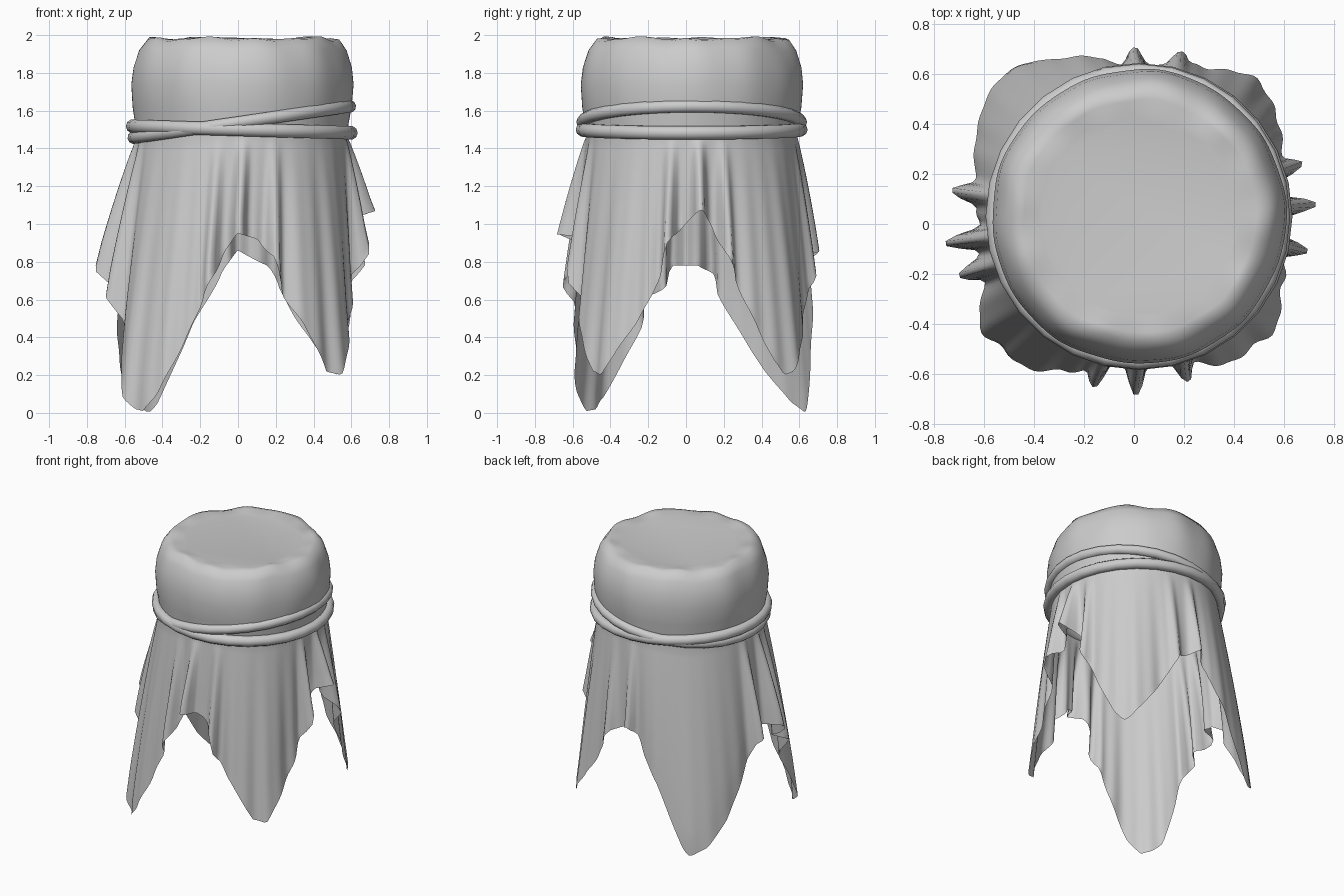
import bpy, bmesh, math, random
from math import sin, cos, radians, pi

if "Cube" in bpy.data.objects:
    bpy.data.objects.remove(bpy.data.objects["Cube"])

random.seed(4)
N, ROWS = 240, 16
NECK_R, NECK_Z = 0.56, 1.46

# hem height around the cloth: (angle in degrees, z); front is 270
HEM = [(4, 1.08), (10, 1.0), (24, .62), (38, .27), (43, .2), (47, .22), (60, .45), (70, .65),
       (76, .78), (90, .86), (97, .76), (100, .68), (110, .48), (125, .04), (128, 0), (137, .06), (148, .22),
       (168, .63), (170, .73), (177, .78), (188, .78), (191, .68), (200, .6), (203, .48), (217, .09),
       (223, .02), (228, .01), (235, .1), (255, .63), (260, .75), (263, .85), (270, .95), (280, .92),
       (287, .82), (290, .66), (300, .48), (312, .22), (319, .2), (340, .6), (346, .76), (350, .92)]
# deep pinched folds: (angle, radius of the fold tip at the hem)
FOLDS = [(4, .765), (17, .70), (349, .725), (74, .675), (90, .665), (172, .725), (188, .75),
         (199, .70), (257, .69), (271, .725), (288, .69)]
RIPPLES = [(random.randint(13, 40), random.uniform(0, 2 * pi)) for _ in range(4)]


def diff(a, b):
    return (a - b + 180) % 360 - 180


def hem_z(deg):
    pts = HEM + [(HEM[0][0] + 360, HEM[0][1])]
    if deg < pts[0][0]:
        deg += 360
    for (a, za), (b, zb) in zip(pts, pts[1:]):
        if a <= deg <= b:
            return za + (zb - za) * (deg - a) / (b - a)


def skirt_r(deg, z, t):
    a = radians(deg)
    # rounded-square section that the round neck opens into
    half = .645 + .012 * cos(a - radians(150))
    target = half / (abs(cos(a)) ** 3.6 + abs(sin(a)) ** 3.6) ** (1 / 3.6)
    diag = abs(sin(2 * a)) ** 1.5
    # sides flare quickly, corners hang in straight lines
    f = min(1, (NECK_Z - z) / (.95 + .45 * diag))
    ease = .6 - .4 * diag
    f = f * (1 + ease - ease * f)
    r = NECK_R + (target - NECK_R) * f
    fold = 0
    for c, tip in FOLDS:
        d = diff(deg, c)
        fold += (tip - .61) * math.exp(-abs(d / 3.0) ** 2.6) - .018 * math.exp(-(d / 9) ** 2)
    calm = .35 if 100 < deg < 165 else 1
    rip = sum(sin(k * a + p) for k, p in RIPPLES) * .006 * calm
    return r + (fold + rip) * t ** .9


def wobble(a):
    return .5 * sin(5 * a + 1) + .3 * sin(9 * a + 2) + .3 * sin(14 * a)


# cloth: flat top, puffed cap, gathered neck, hanging skirt
bm = bmesh.new()
CAP = [(.40, 1.975, 0), (.465, 1.984, .008), (.505, 1.978, .016), (.548, 1.92, .01),
       (.577, 1.83, .008), (.588, 1.74, .005), (.58, 1.62, .003), (.565, 1.53, 0), (NECK_R, NECK_Z, 0)]
rings = []
for r, z, w in CAP:
    ring = []
    for i in range(N):
        a = 2 * pi * i / N
        rr = r + w * wobble(a)
        ring.append(bm.verts.new((.02 + rr * cos(a), .03 + rr * sin(a), z + w * wobble(a + 2))))
    rings.append(ring)
for j in range(1, ROWS + 1):
    t = j / ROWS
    ring = []
    for i in range(N):
        deg = 360 * i / N
        z = NECK_Z + (hem_z(deg) - NECK_Z) * t
        r = skirt_r(deg, z, t)
        cx = .02 - .022 * min(1, t * 1.2)
        ring.append(bm.verts.new((cx + r * cos(radians(deg)), .03 + r * sin(radians(deg)), z)))
    rings.append(ring)
for up, low in zip(rings, rings[1:]):
    for i in range(N):
        k = (i + 1) % N
        bm.faces.new((up[i], low[i], low[k], up[k]))
bm.faces.new(rings[0])
me = bpy.data.meshes.new("cloth_cover")
bm.to_mesh(me)
bm.free()
cloth = bpy.data.objects.new("cloth_cover", me)
bpy.context.collection.objects.link(cloth)
for p in me.polygons:
    p.use_smooth = True


# cord: two tilted loops around the neck
def cord(name, z, slope, minor):
    bpy.ops.mesh.primitive_torus_add(major_radius=.577, minor_radius=minor, major_segments=28,
                                     minor_segments=10, location=(.02, .03, z),
                                     rotation=(0, -math.atan(slope), 0))
    ob = bpy.context.object
    ob.name = name
    bpy.ops.object.shade_smooth()


cord("cord_lower", 1.5, -.03, .037)
cord("cord_upper", 1.54, .145, .034)
